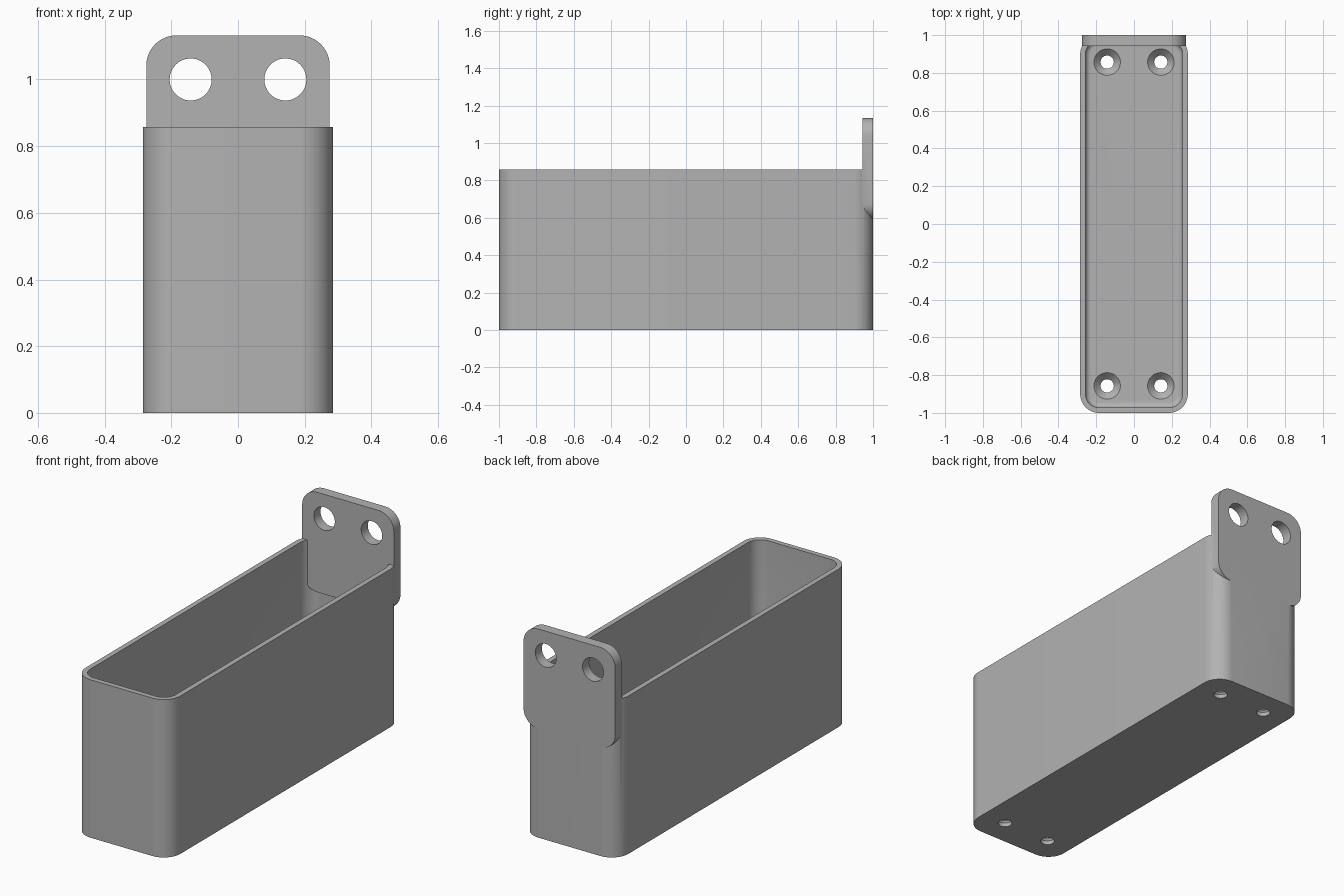
import bpy, bmesh, math
from mathutils import Matrix, Vector

cube = bpy.data.objects.get("Cube")
if cube:
    bpy.data.objects.remove(cube, do_unlink=True)

HALF_W, HEIGHT, WALL, FLOOR = 0.285, 0.857, 0.028, 0.057


def link(name, bm):
    bmesh.ops.recalc_face_normals(bm, faces=bm.faces)
    mesh = bpy.data.meshes.new(name)
    bm.to_mesh(mesh)
    bm.free()
    obj = bpy.data.objects.new(name, mesh)
    bpy.context.collection.objects.link(obj)
    return obj


def rounded_prism(name, hx, hy, low, high, radius, fillet=0):
    """Rounded rectangle extruded in z, with an optional fillet round the bottom."""
    bm = bmesh.new()
    steps = 12
    verts = []
    for corner, (sx, sy) in enumerate(((1, 1), (-1, 1), (-1, -1), (1, -1))):
        for i in range(steps + 1):
            a = math.pi / 2 * (corner + i / steps)
            verts.append(bm.verts.new((sx * (hx - radius) + radius * math.cos(a),
                                       sy * (hy - radius) + radius * math.sin(a), low)))
    base = bm.faces.new(verts)
    top = bmesh.ops.extrude_face_region(bm, geom=[base], use_keep_orig=True)
    moved = [v for v in top["geom"] if isinstance(v, bmesh.types.BMVert)]
    bmesh.ops.translate(bm, verts=moved, vec=(0, 0, high - low))
    if fillet:
        bmesh.ops.recalc_face_normals(bm, faces=bm.faces)
        bmesh.ops.bevel(bm, geom=list(base.edges), offset=fillet, segments=6,
                        profile=0.5, affect='EDGES')
    return link(name, bm)


def cone(name, r_low, r_high, low, high):
    bm = bmesh.new()
    bmesh.ops.create_cone(bm, cap_ends=True, segments=48, radius1=r_low,
                          radius2=r_high, depth=high - low,
                          matrix=Matrix.Translation((0, 0, (low + high) / 2)))
    return link(name, bm)


def combine(target, tool, operation='DIFFERENCE'):
    tool.hide_render = True
    mod = target.modifiers.new("combine", 'BOOLEAN')
    mod.operation, mod.solver, mod.object = operation, 'EXACT', tool
    bpy.context.view_layer.objects.active = target
    bpy.ops.object.modifier_apply(modifier=mod.name)
    bpy.data.objects.remove(tool, do_unlink=True)


def stand_up(obj, y, z):
    """Turn a part lying in xy so that it stands in xz."""
    obj.data.transform(Matrix.Translation((0, y, z)) @ Matrix.Rotation(math.pi / 2, 4, 'X'))


# Hollow box with rounded corners
box = rounded_prism("mounting_box", HALF_W, 1, 0, HEIGHT, 0.1)
combine(box, rounded_prism("cavity", HALF_W - WALL, 1 - WALL, FLOOR, 1.2, 0.072, 0.028))

# Hanging plate with two round holes
plate = rounded_prism("hanging_plate", 0.275, 0.271, 0, 0.057, 0.09)
stand_up(plate, 1, 0.861)
for side in (-1, 1):
    hole = cone("plate_hole", 0.063, 0.063, -0.1, 0.2)
    stand_up(hole, 1, 1)
    hole.data.transform(Matrix.Translation((side * 0.142, 0, 0)))
    combine(plate, hole)
combine(box, plate, 'UNION')

# Countersunk screw holes in the floor
for sx in (-1, 1):
    for sy in (-1, 1):
        for r_low, r_high, low, high in ((0.035, 0.035, -0.1, 0.1),
                                         (0.035, 0.08, FLOOR - 0.035, FLOOR + 0.01)):
            cutter = cone("screw_hole", r_low, r_high, low, high)
            cutter.data.transform(Matrix.Translation(Vector((sx * 0.142, sy * 0.857, 0))))
            combine(box, cutter)

# Plain grey finish
grey = bpy.data.materials.new("plain_grey")
grey.use_nodes = True
colour = (0.45, 0.45, 0.45, 1)
grey.diffuse_color = colour
grey.node_tree.nodes["Principled BSDF"].inputs["Base Color"].default_value = colour
box.data.materials.clear()
box.data.materials.append(grey)

bpy.ops.object.select_all(action='DESELECT')
box.select_set(True)
bpy.context.view_layer.objects.active = box
bpy.ops.object.shade_smooth_by_angle(angle=math.radians(30))
